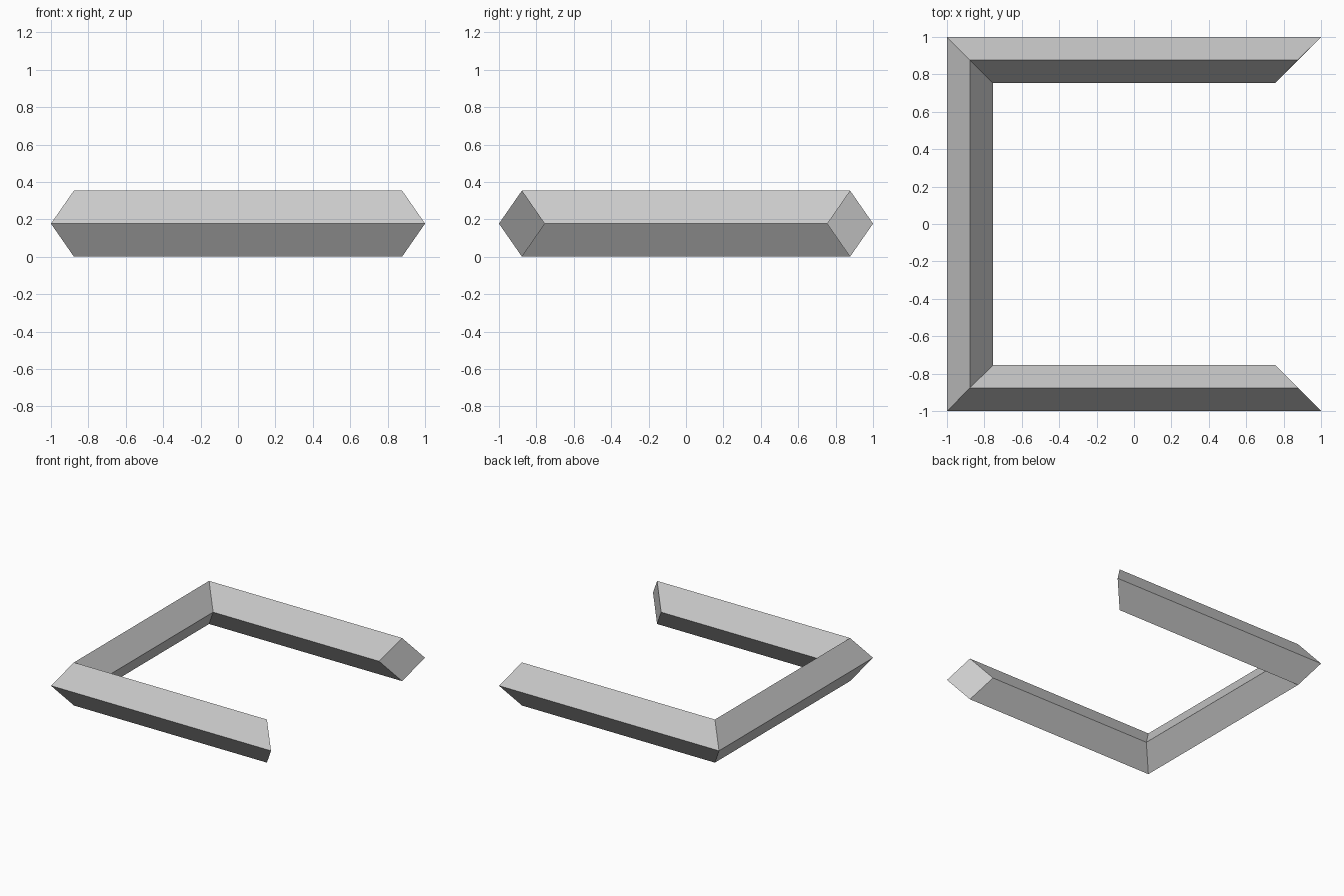
import bpy, bmesh

if "Cube" in bpy.data.objects:
    bpy.data.objects.remove(bpy.data.objects["Cube"])

# Plain grey material
grey = bpy.data.materials.new("light_grey")
grey.use_nodes = True
colour = (0.6, 0.6, 0.6, 1)
grey.diffuse_color = colour
grey.node_tree.nodes["Principled BSDF"].inputs["Base Color"].default_value = colour

# Diamond cross-section: (distance from centre, height)
HEIGHT = 0.354
profile = [(1, HEIGHT / 2), (0.877, HEIGHT), (0.754, HEIGHT / 2), (0.877, 0)]
# Mitred corners of the open square, back right end to front right end
corners = [(1, 1), (-1, 1), (-1, -1), (1, -1)]

bm = bmesh.new()
rings = [[bm.verts.new((sx * r, sy * r, z)) for r, z in profile] for sx, sy in corners]

# Three bars swept between the corners
for a, b in zip(rings, rings[1:]):
    for i in range(4):
        j = (i + 1) % 4
        bm.faces.new((a[i], a[j], b[j], b[i]))

# Flat mitred end caps
bm.faces.new(rings[0])
bm.faces.new(rings[-1])
bmesh.ops.recalc_face_normals(bm, faces=bm.faces)

mesh = bpy.data.meshes.new("open_square_frame")
bm.to_mesh(mesh)
bm.free()
mesh.materials.append(grey)
frame = bpy.data.objects.new("open_square_frame", mesh)
bpy.context.collection.objects.link(frame)
